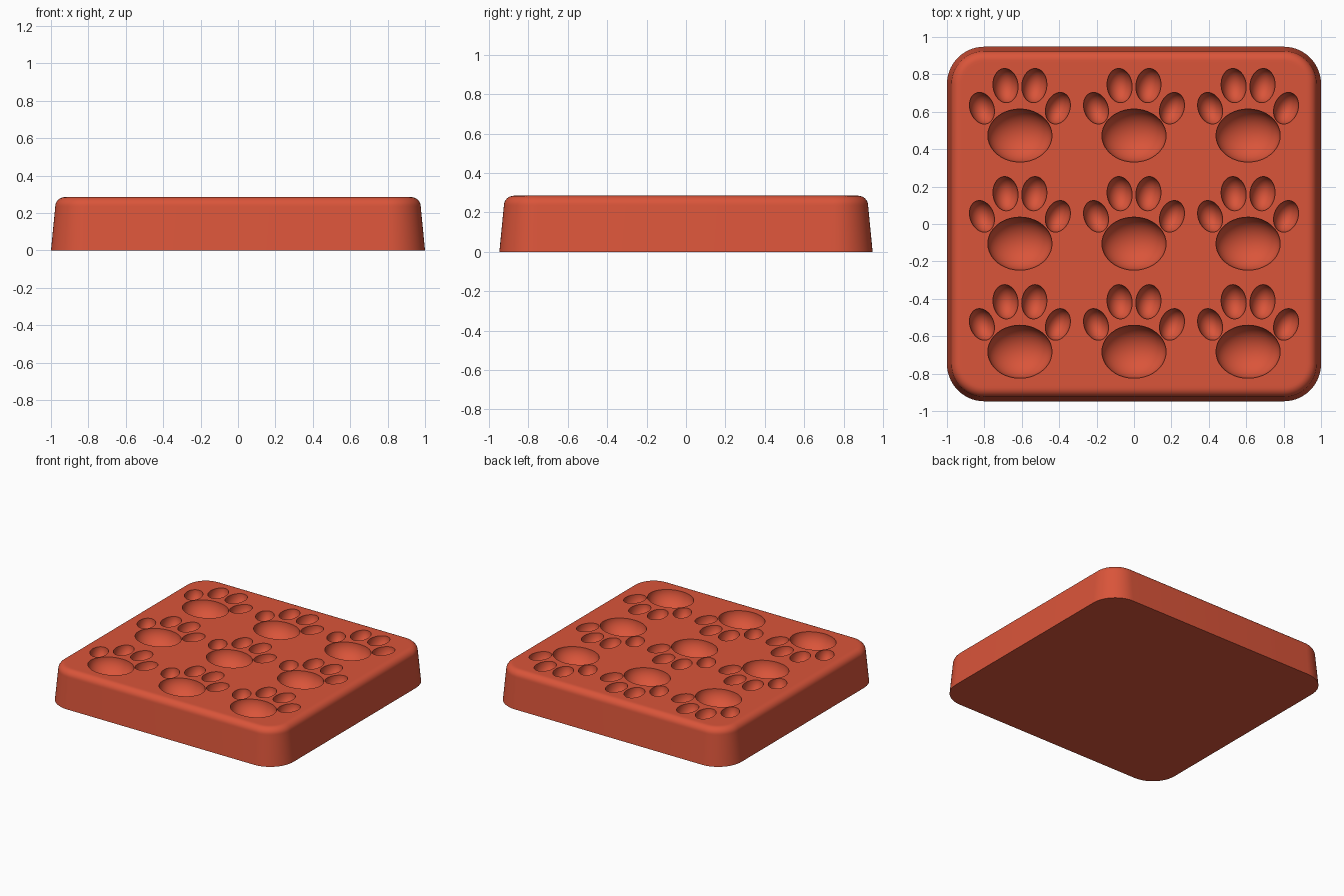
import bpy, bmesh
from math import cos, sin, pi, radians
from mathutils import Matrix, Vector

if "Cube" in bpy.data.objects:
    bpy.data.objects.remove(bpy.data.objects["Cube"], do_unlink=True)

HALF_X, HALF_Y, HEIGHT, CORNER = 1.0, 0.948, 0.285, 0.2
FILLET, DRAFT = 0.05, 0.023

red = bpy.data.materials.new("terracotta_red")
red.use_nodes = True
red.diffuse_color = (0.7, 0.09, 0.042, 1)
red.node_tree.nodes["Principled BSDF"].inputs["Base Color"].default_value = red.diffuse_color


def add_object(name, bm):
    mesh = bpy.data.meshes.new(name)
    bmesh.ops.recalc_face_normals(bm, faces=bm.faces)
    bm.to_mesh(mesh)
    bm.free()
    mesh.materials.append(red)
    obj = bpy.data.objects.new(name, mesh)
    bpy.context.collection.objects.link(obj)
    return obj


def rounded_ring(bm, inset, z, steps=14):
    """Rounded rectangle outline, pulled inward by inset."""
    ring = []
    r = CORNER - inset
    for corner, (sx, sy) in enumerate(((1, 1), (-1, 1), (-1, -1), (1, -1))):
        for i in range(steps + 1):
            a = (corner + i / steps) * pi / 2
            ring.append(bm.verts.new((sx * (HALF_X - CORNER) + r * cos(a),
                                      sy * (HALF_Y - CORNER) + r * sin(a), z)))
    return ring


def ellipsoid(bm, x, y, radii, turn=0):
    # An odd ring count keeps the equator off the top plane
    matrix = (Matrix.Translation((x, y, HEIGHT)) @ Matrix.Rotation(radians(turn), 4, 'Z')
              @ Matrix.Diagonal(Vector(radii)).to_4x4())
    bmesh.ops.create_uvsphere(bm, u_segments=40, v_segments=25, radius=1, matrix=matrix)


# Block: drafted sides, rounded top edge, flat top and bottom
profile = [(0, 0)]
for i in range(9):
    a = i / 8 * pi / 2
    profile.append((DRAFT + FILLET * (1 - cos(a)), HEIGHT - FILLET * (1 - sin(a))))
profile.append((DRAFT + FILLET + 0.015, HEIGHT))
bm = bmesh.new()
rings = [rounded_ring(bm, inset, z) for inset, z in profile]
for low, high in zip(rings, rings[1:]):
    for i in range(len(low)):
        j = (i + 1) % len(low)
        bm.faces.new((low[i], low[j], high[j], high[i]))
bm.faces.new(rings[0])
bm.faces.new(rings[-1])
block = add_object("paw_mould_block", bm)

# Cutters: three by three paws, each one pad and four mirrored toes
pads, toes = bmesh.new(), bmesh.new()
for x in (-0.61, 0, 0.61):
    for y in (0.473, -0.105, -0.683):
        ellipsoid(pads, x, y, (0.172, 0.142, 0.13))
        for side in (-1, 1):
            ellipsoid(toes, x + side * 0.077, y + 0.267, (0.067, 0.092, 0.09), -side * 6)
            ellipsoid(toes, x + side * 0.203, y + 0.146, (0.064, 0.087, 0.09), -side * 20)
cutters = [add_object("pad_cutter", pads), add_object("toe_cutter", toes)]
for cutter in cutters:
    cutter.hide_render = True
    cut = block.modifiers.new(cutter.name, 'BOOLEAN')
    cut.operation = 'DIFFERENCE'
    cut.solver = 'EXACT'
    cut.object = cutter

# Bake the cuts, then drop the cutters
graph = bpy.context.evaluated_depsgraph_get()
result = bpy.data.meshes.new_from_object(block.evaluated_get(graph))
block.modifiers.clear()
block.data = result
for cutter in cutters:
    bpy.data.objects.remove(cutter, do_unlink=True)

bpy.ops.object.select_all(action='DESELECT')
block.select_set(True)
bpy.context.view_layer.objects.active = block
bpy.ops.object.shade_smooth_by_angle(angle=radians(30))
